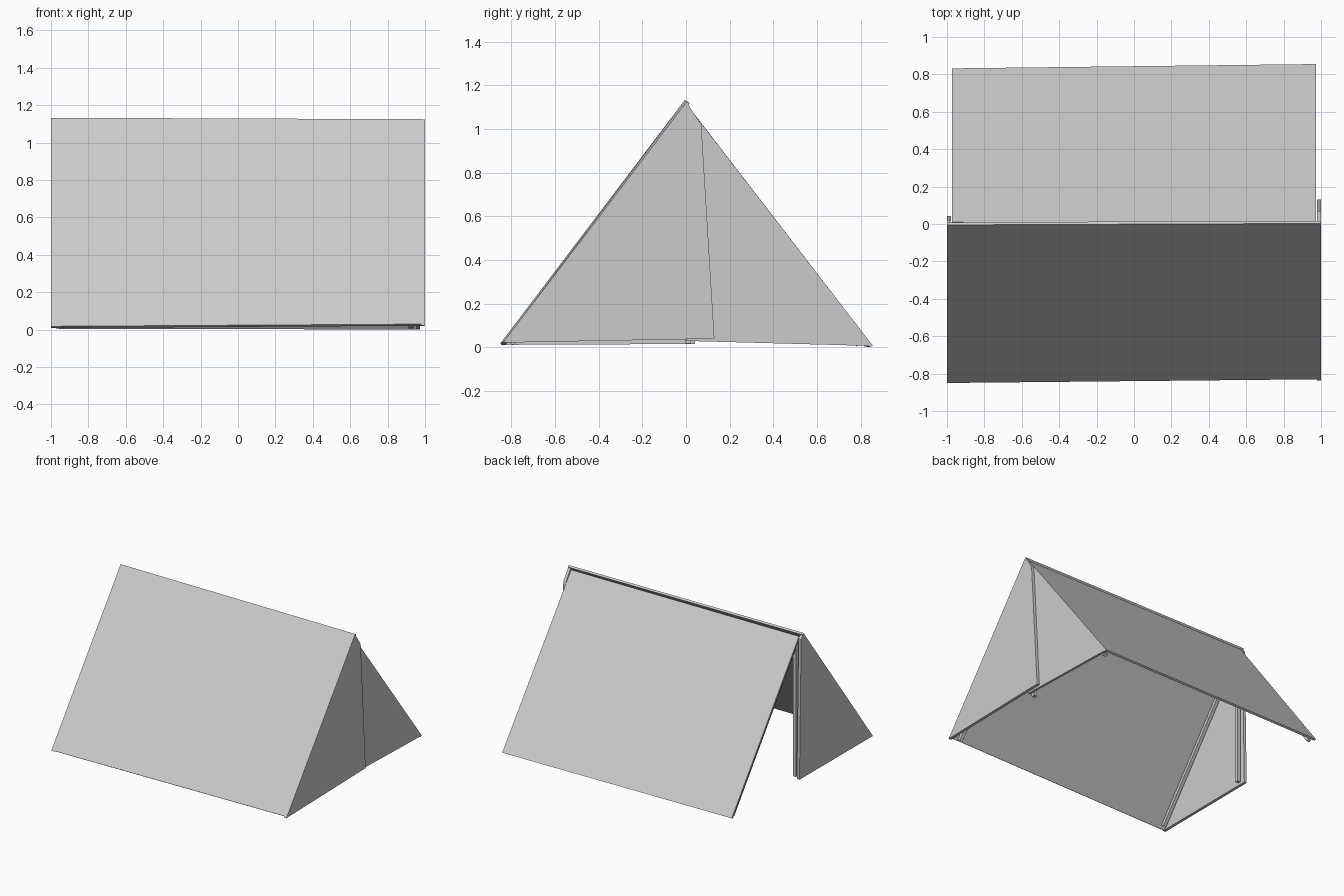
import bpy
from mathutils import Vector

if "Cube" in bpy.data.objects:
    bpy.data.objects.remove(bpy.data.objects["Cube"])


def slab(name, pts, offset):
    """Solid sheet: a polygon thickened along an offset vector."""
    n = len(pts)
    off = Vector(offset)
    verts = [Vector(p) for p in pts]
    verts += [v + off for v in verts]
    faces = [list(range(n)), list(range(2 * n - 1, n - 1, -1))]
    faces += [[(i + 1) % n, i, i + n, (i + 1) % n + n] for i in range(n)]
    me = bpy.data.meshes.new(name)
    me.from_pydata(verts, [], faces)
    # make every face point outwards
    import bmesh
    bm = bmesh.new()
    bm.from_mesh(me)
    bmesh.ops.recalc_face_normals(bm, faces=bm.faces)
    bm.to_mesh(me)
    bm.free()
    ob = bpy.data.objects.new(name, me)
    bpy.context.collection.objects.link(ob)
    return ob


def pole(name, a, b, w=0.026):
    """Square pole from a to b."""
    a, b = Vector(a), Vector(b)
    d = (b - a).normalized()
    side = Vector((0, 1, 0)) if abs(d.x) > 0.5 else Vector((1, 0, 0))
    up = d.cross(side).normalized()
    s, u = side * w / 2, up * w / 2
    return slab(name, [a - s - u, a + s - u, a + s + u, a - s + u], b - a)


# Roof sheets, slightly skewed
slab("front_roof_sheet",
     [(-1, -0.005, 1.133), (1, 0.003, 1.125), (1, -0.83, 0.03), (-1, -0.85, 0.018)],
     (0, 0.014, -0.009))
slab("back_roof_sheet",
     [(-0.973, 0.01, 1.105), (0.973, 0.013, 1.10), (0.973, 0.855, 0.008), (-0.973, 0.832, 0.012)],
     (0, -0.014, -0.007))

# End flaps: right end closed by two, left end half open
slab("right_front_flap",
     [(0.978, -0.838, 0.022), (0.978, 0.13, 0.04), (0.978, 0.07, 1.02), (0.978, 0.003, 1.122)],
     (0.022, 0, 0))
slab("right_back_flap",
     [(0.955, 0.0, 0.03), (0.955, 0.85, 0.007), (0.955, 0.013, 1.10)],
     (0.018, 0, 0))
slab("left_front_flap",
     [(-1, -0.848, 0.012), (-1, 0.042, 0.016), (-1, 0.022, 1.09), (-1, 0, 1.12)],
     (0.022, 0, 0))

# Pole frame: an upright and two rafters at each end, plus a ridge pole
for side, x in (("left", -0.945), ("right", 0.925)):
    pole(side + "_upright", (x, 0.01, 0.018), (x, 0.01, 1.06))
    pole(side + "_front_rafter", (x, -0.80, 0.018), (x, -0.01, 1.06))
    pole(side + "_back_rafter", (x, 0.79, 0.012), (x, 0.02, 1.04))
pole("ridge_pole", (-0.96, 0.006, 1.075), (0.95, 0.006, 1.075))
